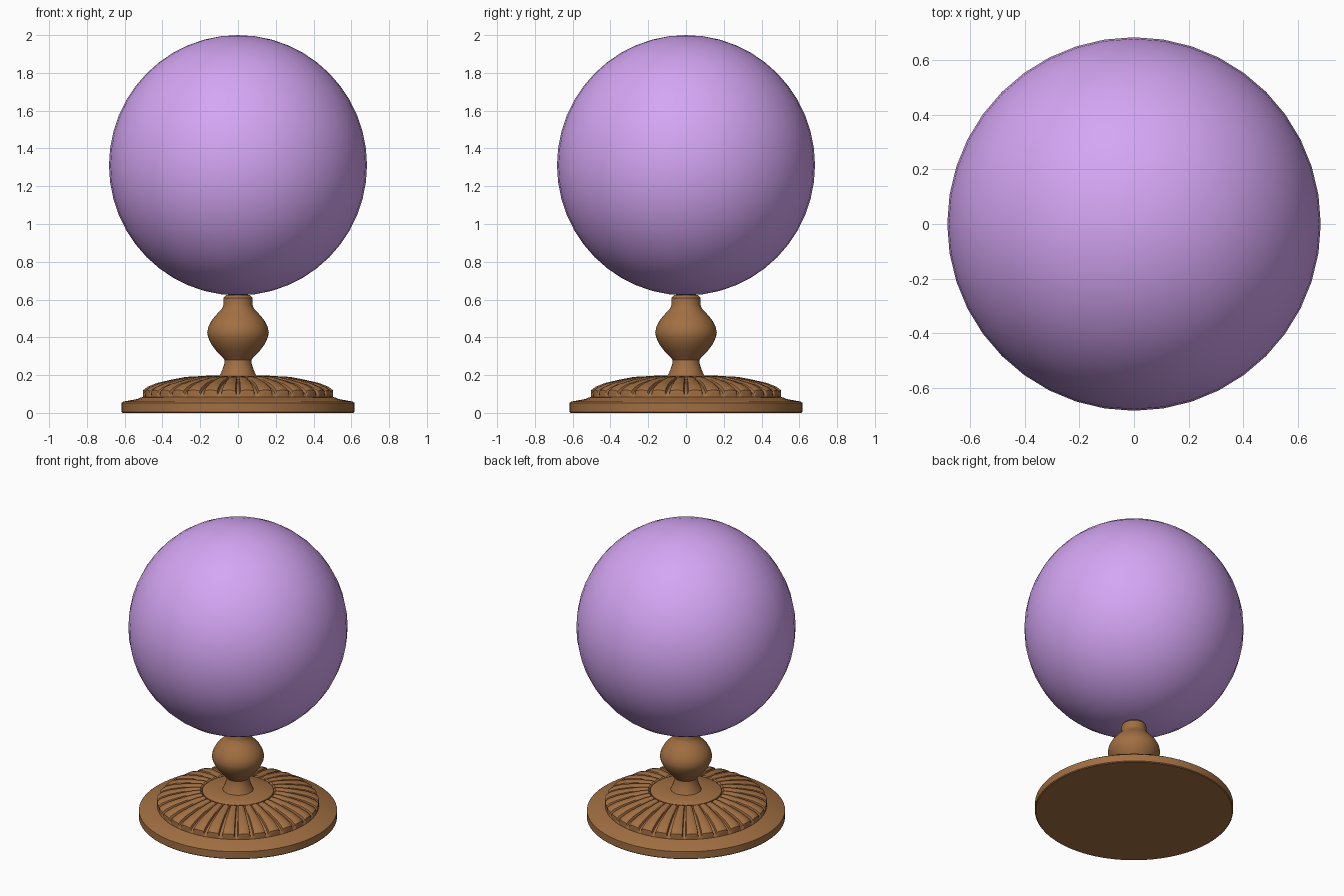
import bpy, bmesh, math

if "Cube" in bpy.data.objects:
    bpy.data.objects.remove(bpy.data.objects["Cube"])


def material(name, color):
    m = bpy.data.materials.new(name)
    m.diffuse_color = (*color, 1)
    m.use_nodes = True
    m.node_tree.nodes["Principled BSDF"].inputs["Base Color"].default_value = m.diffuse_color
    return m


WOOD = material("wood", (0.36, 0.16, 0.055))
PURPLE = material("purple", (0.66, 0.38, 0.90))


def finish(obj, mat, angle=35):
    obj.data.materials.append(mat)
    bpy.ops.object.select_all(action='DESELECT')
    obj.select_set(True)
    bpy.context.view_layer.objects.active = obj
    bpy.ops.object.shade_smooth_by_angle(angle=math.radians(angle))


def surface(name, rows, mat, angle=35):
    """Skin closed rings of points, capping both ends."""
    bm = bmesh.new()
    rings = [[bm.verts.new(p) for p in row] for row in rows]
    n = len(rings[0])
    for a, b in zip(rings, rings[1:]):
        for i in range(n):
            j = (i + 1) % n
            bm.faces.new((a[i], a[j], b[j], b[i]))
    bm.faces.new(rings[0][::-1])
    bm.faces.new(rings[-1])
    bmesh.ops.recalc_face_normals(bm, faces=bm.faces)
    me = bpy.data.meshes.new(name)
    bm.to_mesh(me)
    bm.free()
    obj = bpy.data.objects.new(name, me)
    bpy.context.collection.objects.link(obj)
    finish(obj, mat, angle)


def lathe(name, profile, mat, n=64, angle=35):
    rows = [[(r * math.cos(math.tau * i / n), r * math.sin(math.tau * i / n), z)
             for i in range(n)] for r, z in profile]
    surface(name, rows, mat, angle)


# Round foot plate
lathe("foot_plate", [(0.612, 0), (0.617, 0.005), (0.617, 0.053), (0.607, 0.06),
                     (0.53, 0.074), (0.515, 0.082), (0.49, 0.085)], WOOD)

# Fluted dome: raised ribs with narrow radial grooves between them
RIBS = 32
COLUMNS = [(0, 0), (0.09, 0), (0.13, 0.75), (0.22, 1), (0.5, 1.1),
           (0.78, 1), (0.87, 0.75), (0.91, 0)]
DOME = [(0.505, 0.07, 0), (0.503, 0.085, 0), (0.499, 0.092, 0.5), (0.493, 0.103, 0.9),
        (0.47, 0.118, 1), (0.42, 0.138, 1), (0.35, 0.157, 1), (0.28, 0.170, 1),
        (0.235, 0.176, 0.9), (0.222, 0.178, 0)]
rows = []
for r, z, lift in DOME:
    row = []
    for k in range(RIBS):
        for f, h in COLUMNS:
            a = -math.pi / 2 + math.tau * (k + f - 0.0) / RIBS
            d = 0.018 * lift * h
            rr = r + d * 0.6 * (r > 0.4)
            row.append((rr * math.cos(a), rr * math.sin(a), z + d))
    rows.append(row)
surface("fluted_dome", rows, WOOD, 40)

# Flat disc at the top of the dome
lathe("dome_disc", [(0.222, 0.165), (0.222, 0.188), (0.21, 0.196), (0.08, 0.198)], WOOD)

# Turned stem with a bulb and a collar
lathe("stem", [(0.10, 0.19), (0.094, 0.202), (0.082, 0.23), (0.073, 0.257), (0.07, 0.28),
               (0.085, 0.298), (0.115, 0.328), (0.143, 0.366), (0.158, 0.40), (0.163, 0.425),
               (0.156, 0.458), (0.138, 0.492), (0.11, 0.525), (0.086, 0.55), (0.077, 0.57),
               (0.077, 0.608), (0.072, 0.615), (0.06, 0.625)], WOOD, 48)

# Large ball
bpy.ops.mesh.primitive_uv_sphere_add(segments=40, ring_count=24, radius=1,
                                     location=(0, 0, 1.311))
ball = bpy.context.object
ball.name = "ball"
ball.scale = (0.683, 0.683, 0.689)
finish(ball, PURPLE, 60)
